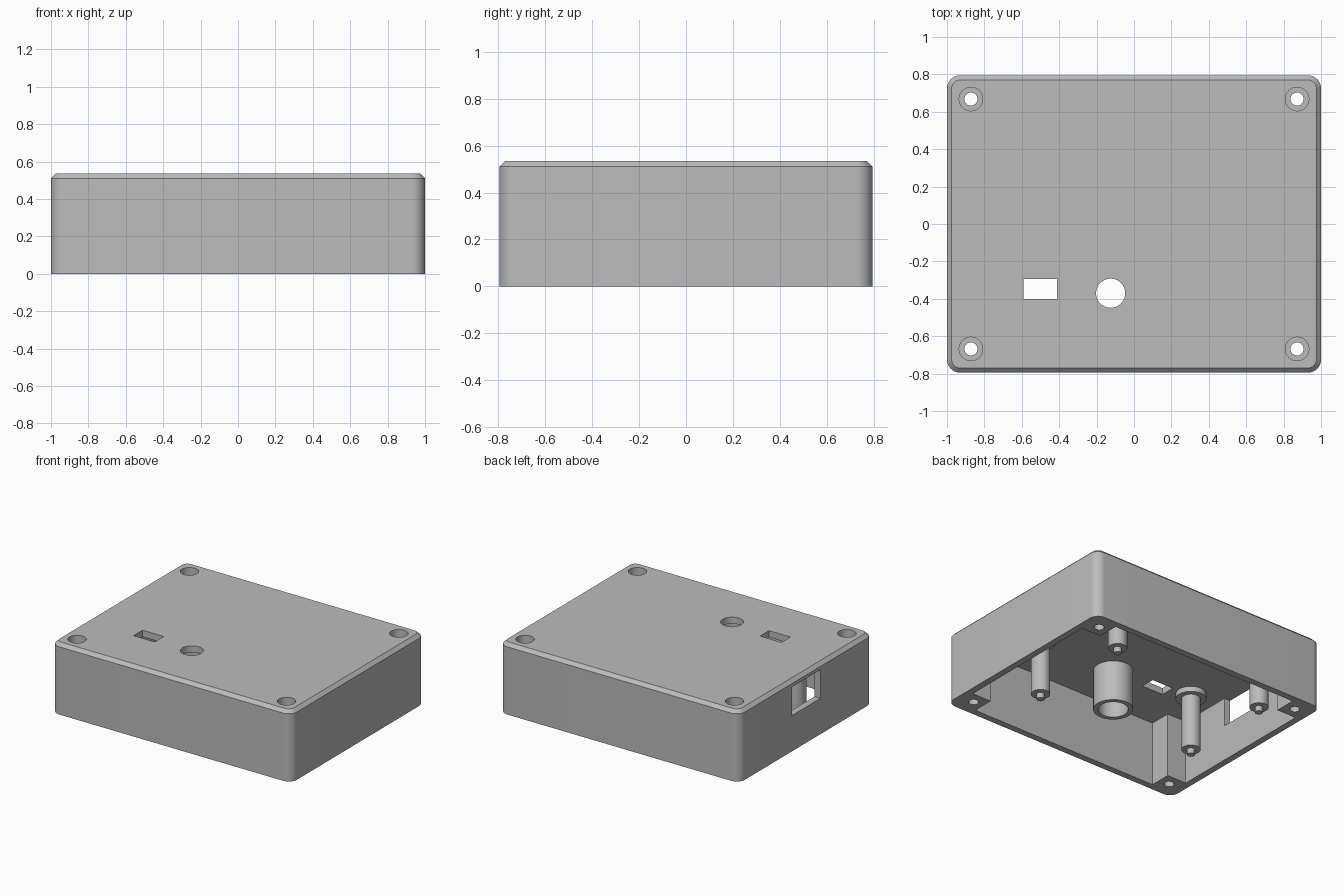
import bpy, bmesh, math

if "Cube" in bpy.data.objects:
    bpy.data.objects.remove(bpy.data.objects["Cube"], do_unlink=True)

grey = bpy.data.materials.new("plain_grey")
grey.use_nodes = True
grey.diffuse_color = (0.5, 0.5, 0.5, 1)
grey.node_tree.nodes["Principled BSDF"].inputs["Base Color"].default_value = (0.5, 0.5, 0.5, 1)

HX, HY, TOP, CHAMFER, WALL = 1.0, 0.795, 0.535, 0.025, 0.05
CEILING = TOP - WALL


def loft(name, rings, closed=False):
    """Bridge equal-length rings of points; cap the ends unless closed."""
    bm = bmesh.new()
    loops = [[bm.verts.new(p) for p in ring] for ring in rings]
    n = len(loops[0])
    pairs = list(zip(loops, loops[1:]))
    if closed:
        pairs.append((loops[-1], loops[0]))
    else:
        bm.faces.new(loops[0])
        bm.faces.new(loops[-1])
    for a, b in pairs:
        for i in range(n):
            j = (i + 1) % n
            bm.faces.new((a[i], a[j], b[j], b[i]))
    bmesh.ops.recalc_face_normals(bm, faces=bm.faces[:])
    mesh = bpy.data.meshes.new(name)
    bm.to_mesh(mesh)
    bm.free()
    mesh.materials.append(grey)
    obj = bpy.data.objects.new(name, mesh)
    bpy.context.collection.objects.link(obj)
    return obj


def rounded_ring(inset, radius, z, steps=10):
    pts = []
    for q, (sx, sy) in enumerate(((1, 1), (-1, 1), (-1, -1), (1, -1))):
        for i in range(steps + 1):
            a = (q + i / steps) * math.pi / 2
            pts.append((sx * (HX - inset - radius) + radius * math.cos(a),
                        sy * (HY - inset - radius) + radius * math.sin(a), z))
    return pts


def circle(x, y, r, z, n=40):
    return [(x + r * math.cos(2 * math.pi * i / n),
             y + r * math.sin(2 * math.pi * i / n), z) for i in range(n)]


def lathe(name, x, y, profile, closed=False):
    return loft(name, [circle(x, y, r, z) for r, z in profile], closed)


def box(name, x0, x1, y0, y1, z0, z1):
    return loft(name, [[(x0, y0, z), (x1, y0, z), (x1, y1, z), (x0, y1, z)]
                       for z in (z0, z1)])


def cut(target, cutter):
    cutter.hide_render = True
    mod = target.modifiers.new("cut", "BOOLEAN")
    mod.operation, mod.solver, mod.object = "DIFFERENCE", "EXACT", cutter
    bpy.context.view_layer.objects.active = target
    bpy.ops.object.modifier_apply(modifier=mod.name)
    bpy.data.objects.remove(cutter, do_unlink=True)


# Outer shell with rounded corners and a chamfered top
case = loft("case_shell", [rounded_ring(0, 0.07, 0),
                           rounded_ring(0, 0.07, TOP - CHAMFER),
                           rounded_ring(CHAMFER, 0.045, TOP)])

# Open cavity that leaves a square screw block in each corner
ix, iy, bx, by = HX - WALL, HY - WALL, 0.79, 0.583
outline = []
for sx, sy in ((1, 1), (-1, 1), (-1, -1), (1, -1)):
    corner = [(ix, by), (bx, by), (bx, iy)]
    if sx * sy < 0:
        corner.reverse()
    outline += [(sx * x, sy * y) for x, y in corner]
cut(case, loft("cavity", [[(x, y, z) for x, y in outline] for z in (-0.1, CEILING)]))

# Counterbored screw holes
for sx in (1, -1):
    for sy in (1, -1):
        cut(case, lathe("screw_hole", sx * 0.872, sy * 0.668,
                        [(0.035, -0.1), (0.035, TOP - 0.1),
                         (0.063, TOP - 0.1), (0.063, TOP + 0.1)]))

# Openings in the top and in the side wall
cut(case, box("switch_opening", -0.59, -0.412, -0.4, -0.293, 0.4, 0.7))
cut(case, lathe("button_opening", -0.125, -0.37, [(0.078, 0.4), (0.078, 0.7)]))
cut(case, box("port_opening", -1.1, -0.9, -0.17, 0.17, 0.27, CEILING))

# Guide tube below the round opening
parts = [case, lathe("button_tube", -0.125, -0.37,
                     [(0.137, CEILING + 0.01), (0.137, 0.18),
                      (0.103, 0.18), (0.103, CEILING + 0.01)], closed=True)]

# Standoffs with a collar at the ceiling and a locating pin at the tip
for name, x, y in (("back_left", 0.54, 0.47), ("front_left", 0.54, -0.35),
                   ("back_right", -0.72, 0.47), ("front_right", -0.735, -0.27)):
    parts.append(lathe(name + "_standoff", x, y,
                       [(0.105, CEILING + 0.01), (0.105, CEILING - 0.04),
                        (0.066, CEILING - 0.04), (0.066, 0.045),
                        (0.027, 0.045), (0.027, 0.005)]))

bpy.ops.object.select_all(action="DESELECT")
for obj in parts:
    obj.select_set(True)
bpy.context.view_layer.objects.active = case
bpy.ops.object.shade_smooth_by_angle(angle=math.radians(30))
